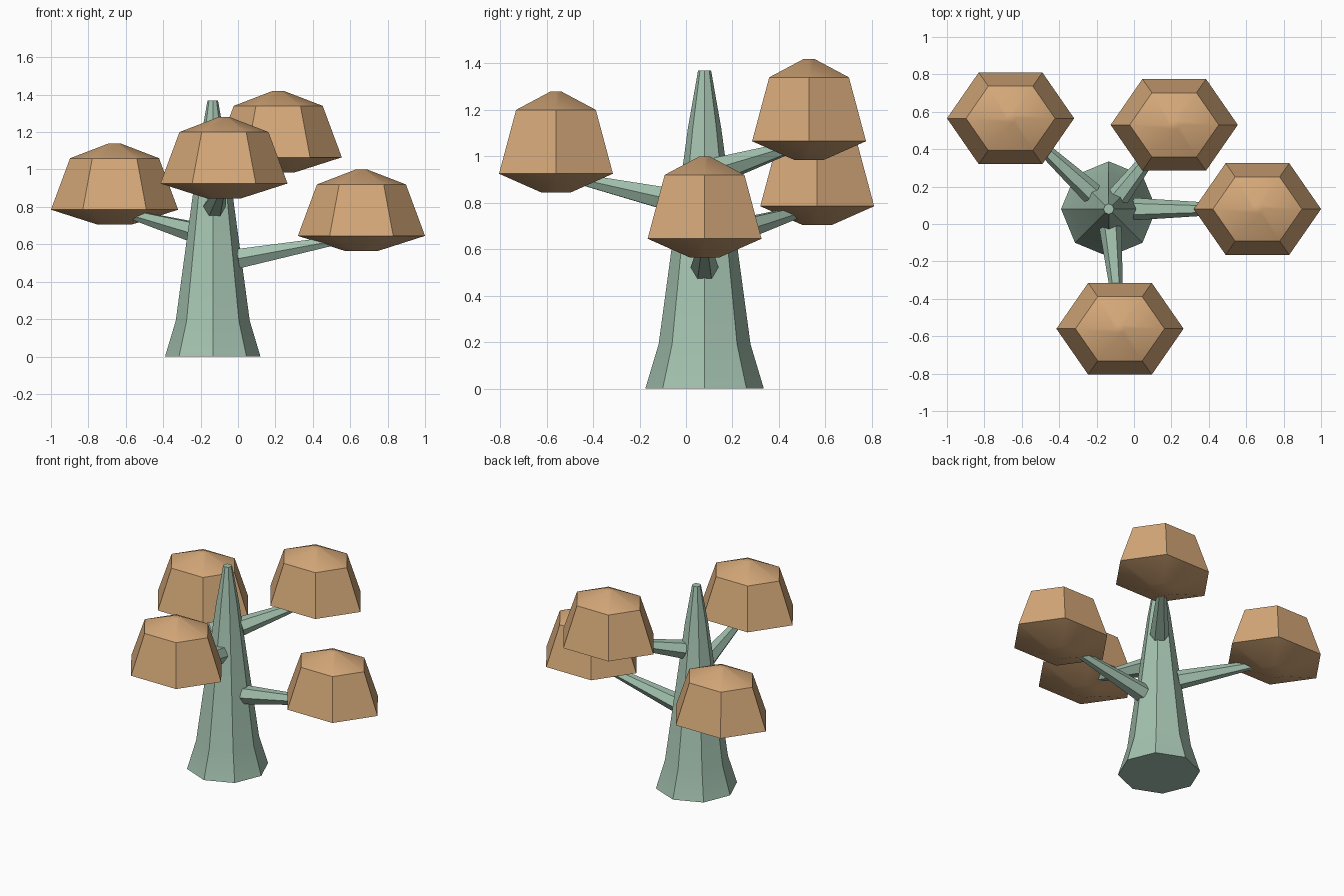
import bpy, bmesh
from math import cos, sin, tau, radians
from mathutils import Vector

cube = bpy.data.objects.get("Cube")
if cube:
    bpy.data.objects.remove(cube, do_unlink=True)


def make_material(name, rgb):
    mat = bpy.data.materials.new(name)
    mat.use_nodes = True
    mat.diffuse_color = (*rgb, 1)
    mat.node_tree.nodes["Principled BSDF"].inputs["Base Color"].default_value = (*rgb, 1)
    return mat


bark = make_material("pale green bark", (0.37, 0.54, 0.43))
foliage = make_material("tan foliage", (0.66, 0.39, 0.19))


def loft(name, rings, sides, mat):
    """Skin a stack of rings, each (centre, side vector, up vector)."""
    bm = bmesh.new()
    loops = []
    for centre, u, v in rings:
        loops.append([bm.verts.new(centre + u * cos(tau * i / sides) + v * sin(tau * i / sides))
                      for i in range(sides)])
    for low, high in zip(loops, loops[1:]):
        for i in range(sides):
            j = (i + 1) % sides
            bm.faces.new((low[i], low[j], high[j], high[i]))
    bm.faces.new(loops[0][::-1])
    bm.faces.new(loops[-1])
    bmesh.ops.recalc_face_normals(bm, faces=bm.faces)
    mesh = bpy.data.meshes.new(name)
    bm.to_mesh(mesh)
    bm.free()
    mesh.materials.append(mat)
    obj = bpy.data.objects.new(name, mesh)
    bpy.context.collection.objects.link(obj)
    bpy.ops.object.select_all(action="DESELECT")
    obj.select_set(True)
    bpy.context.view_layer.objects.active = obj
    bpy.ops.object.shade_smooth_by_angle(angle=radians(30))
    return obj


def upright(name, base, profile, sides, mat, depth=1.0):
    """Loft a (radius, height) profile around a vertical axis."""
    rings = [(base + Vector((0, 0, z)), Vector((r, 0, 0)), Vector((0, r * depth, 0)))
             for r, z in profile]
    return loft(name, rings, sides, mat)


# Flared eight-sided trunk
trunk_base = Vector((-0.135, 0.08, 0))
upright("trunk", trunk_base,
        [(0.255, 0), (0.198, 0.19), (0.072, 1.12), (0.028, 1.37)], 8, bark)

# Foliage clumps on tapered branches: rim centre, distance of branch root from trunk axis
clump_profile = [(0.09, -0.08), (0.34, 0), (0.238, 0.275), (0.03, 0.355)]
clumps = {
    "right_back": ((-0.66, 0.565, 0.785), 0.12),
    "front": ((-0.075, -0.56, 0.925), 0.10),
    "left_back": ((0.215, 0.53, 1.065), 0.085),
    "left": ((0.66, 0.08, 0.645), 0.135),
}
for label, (centre, offset) in clumps.items():
    centre = Vector(centre)
    upright(label + "_foliage", centre, clump_profile, 6, foliage, depth=0.833)

    outward = centre - trunk_base
    outward.z = 0
    outward.normalize()
    root = trunk_base + outward * offset
    root.z = centre.z - 0.122
    axis = (centre - root).normalized()
    side = axis.cross(Vector((0, 0, 1))).normalized()
    up = side.cross(axis)
    loft(label + "_branch",
         [(p, side * r, up * r) for p, r in ((root, 0.06), (centre, 0.018))], 6, bark)
